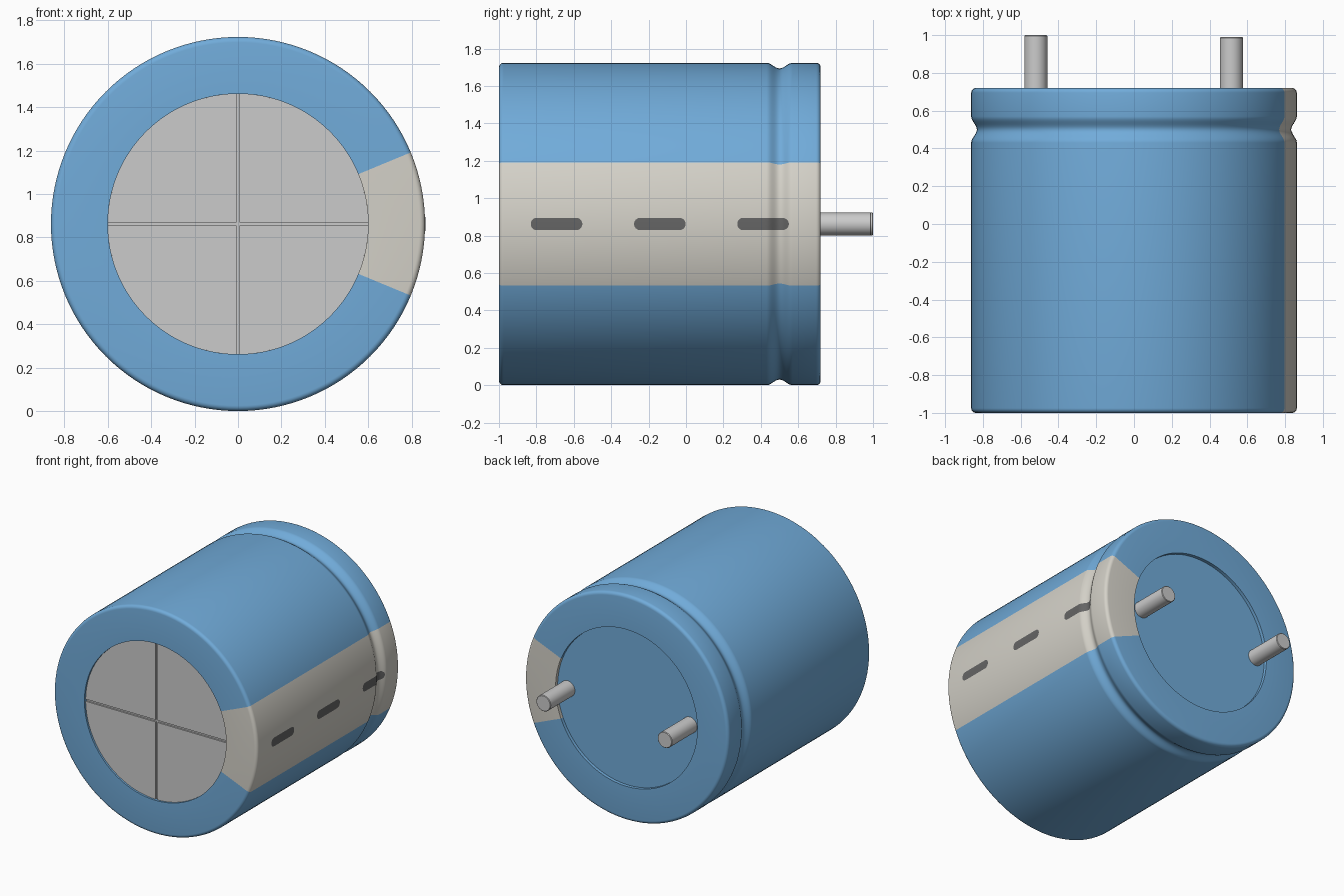
import bpy, bmesh
from math import sin, cos, pi, sqrt, radians, asin

if "Cube" in bpy.data.objects:
    bpy.data.objects.remove(bpy.data.objects["Cube"])

R = 0.862          # can radius, also height of the axis
SEG = 128
GROOVE_Y, GROOVE_W, GROOVE_D = 0.5, 0.07, 0.03


def material(name, rgb):
    m = bpy.data.materials.new(name)
    m.diffuse_color = (*rgb, 1)
    m.use_nodes = True
    m.node_tree.nodes["Principled BSDF"].inputs["Base Color"].default_value = m.diffuse_color
    return m


def finish(name, bm, mats=()):
    bmesh.ops.recalc_face_normals(bm, faces=bm.faces)
    me = bpy.data.meshes.new(name)
    bm.to_mesh(me)
    bm.free()
    ob = bpy.data.objects.new(name, me)
    bpy.context.collection.objects.link(ob)
    for m in mats:
        me.materials.append(m)
    bpy.ops.object.select_all(action='DESELECT')
    ob.select_set(True)
    bpy.context.view_layer.objects.active = ob
    bpy.ops.object.shade_smooth_by_angle(angle=radians(35))
    return ob


def lathe(bm, profile, seg, cx=0.0, cz=R, stripe=0):
    """Revolve (radius, y) points about a y axis and cap both ends."""
    rings = [[bm.verts.new((cx + r * cos(2 * pi * j / seg), y,
                            cz + r * sin(2 * pi * j / seg)))
              for j in range(seg)] for r, y in profile]
    for a, b in zip(rings, rings[1:]):
        for j in range(seg):
            k = (j + 1) % seg
            f = bm.faces.new((a[j], a[k], b[k], b[j]))
            if j < stripe or j >= seg - stripe:
                f.material_index = 1
    bm.faces.new(rings[0])
    bm.faces.new(rings[-1])


def can_radius(y):
    t = (y - GROOVE_Y) / GROOVE_W
    return R - (GROOVE_D * (0.5 + 0.5 * cos(pi * t)) if abs(t) < 1 else 0)


blue = material("sleeve_blue", (0.165, 0.41, 0.70))
beige = material("stripe_beige", (0.66, 0.64, 0.58))
dark = material("dash_dark", (0.13, 0.13, 0.13))

# Sleeve: rounded ends, crimp groove, recess at both ends, polarity stripe
F = 0.025
corner = [(F * sin(i * pi / 10), F * (1 - cos(i * pi / 10))) for i in range(6)]
profile = [(0.6, -0.96), (0.6, -1.0)]
profile += [(R - F + a, -1 + b) for a, b in corner]
profile += [(can_radius(GROOVE_Y + GROOVE_W * i / 8), GROOVE_Y + GROOVE_W * i / 8)
            for i in range(-8, 9)]
profile += [(R - F + a, 0.72 - b) for a, b in reversed(corner)]
profile += [(0.6, 0.72), (0.6, 0.695)]
bm = bmesh.new()
lathe(bm, profile, SEG, stripe=SEG // 16)
bm.faces.ensure_lookup_table()
finish("sleeve", bm, (blue, beige))

# Vent plate: backing disc plus four raised quarters leaving a cross score
bm = bmesh.new()
lathe(bm, [(0.6, -0.958), (0.6, -0.972)], SEG)
G, RP, N = 0.008, 0.6, 32
a0 = asin(G / RP)
arc = [a0 + (pi / 2 - 2 * a0) * i / N for i in range(N + 1)]
outline = [(G, G)] + [(RP * cos(a), RP * sin(a)) for a in arc]
for q in range(4):
    c, s = round(cos(q * pi / 2)), round(sin(q * pi / 2))
    f = bm.faces.new([bm.verts.new((c * x - s * z, -0.97, R + s * x + c * z))
                      for x, z in outline])
    new = bmesh.ops.extrude_face_region(bm, geom=[f])["geom"]
    bmesh.ops.translate(bm, vec=(0, -0.015, 0),
                        verts=[v for v in new if isinstance(v, bmesh.types.BMVert)])
finish("vent_plate", bm)

# Dark polarity dashes that follow the sleeve surface
H, L = 0.033, 0.138
for n, yc in enumerate((-0.692, -0.14, 0.412)):
    bm = bmesh.new()
    rows = []
    ts = [-L + H * (1 - cos(i * pi / 16)) for i in range(9)]
    ts += [-L + H + (2 * L - 2 * H) * i / 20 for i in range(1, 20)]
    ts += [-t for t in reversed(ts[:9])]
    for t in ts:
        over = max(abs(t) - (L - H), 0)
        h = max(sqrt(max(H * H - over * over, 0)), 0.001)
        r = can_radius(yc + t) + 0.002
        rows.append([bm.verts.new((r * cos(h / R * k / 2), yc + t,
                                   R + r * sin(h / R * k / 2)))
                     for k in range(-2, 3)])
    for a, b in zip(rows, rows[1:]):
        for k in range(4):
            bm.faces.new((a[k], b[k], b[k + 1], a[k + 1]))
    # wind all dashes outwards
    bm.normal_update()
    ob = finish(f"dash_{n + 1}", bm, (dark,))
    if ob.data.polygons[0].normal.x < 0:
        ob.data.flip_normals()

# Terminal pins
for name, x, end in (("pin_left", -0.52, 1.0), ("pin_right", 0.515, 0.99)):
    bm = bmesh.new()
    lathe(bm, [(0.061, 0.68), (0.061, end - 0.004), (0.057, end)], 32, cx=x)
    finish(name, bm)
